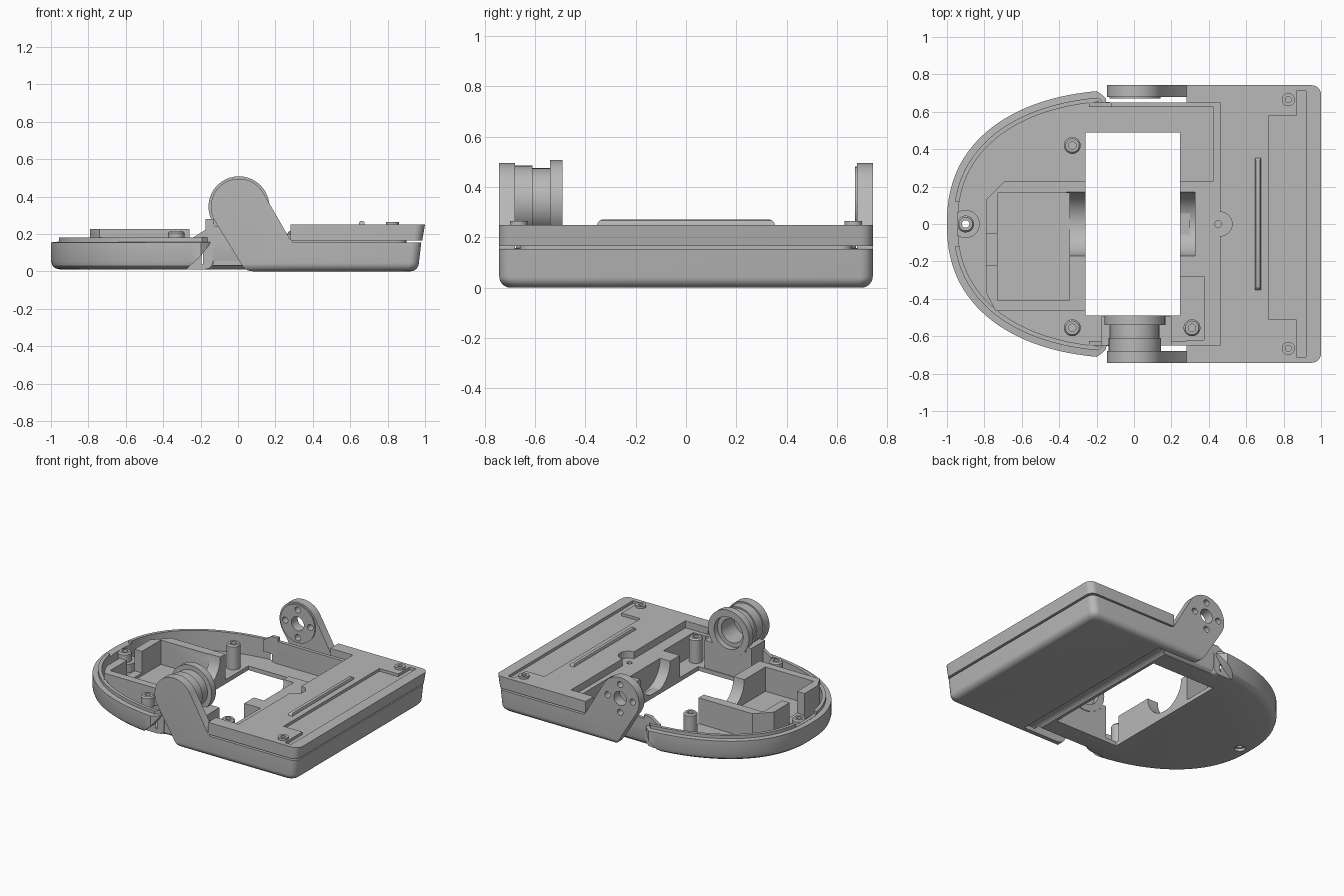
import bpy, bmesh, math

if "Cube" in bpy.data.objects:
    bpy.data.objects.remove(bpy.data.objects["Cube"])

grey = bpy.data.materials.new("plain grey")
grey.use_nodes = True
grey.diffuse_color = (0.48, 0.48, 0.48, 1)
grey.node_tree.nodes["Principled BSDF"].inputs["Base Color"].default_value = grey.diffuse_color


def loft(name, rings, closed=False):
    """Skin equal-length rings; cap the ends, or join them when closed."""
    bm = bmesh.new()
    rows = [[bm.verts.new(p) for p in ring] for ring in rings]
    n = len(rows[0])
    pairs = list(zip(rows, rows[1:])) + ([(rows[-1], rows[0])] if closed else [])
    for a, b in pairs:
        for i in range(n):
            j = (i + 1) % n
            bm.faces.new((a[i], a[j], b[j], b[i]))
    if not closed:
        bm.faces.new(rows[0][::-1])
        bm.faces.new(rows[-1])
    bmesh.ops.recalc_face_normals(bm, faces=bm.faces)
    mesh = bpy.data.meshes.new(name)
    bm.to_mesh(mesh)
    bm.free()
    mesh.materials.append(grey)
    obj = bpy.data.objects.new(name, mesh)
    bpy.context.collection.objects.link(obj)
    return obj


def place(u, v, w, axis):
    return {"z": (u, v, w), "y": (u, w, v), "x": (w, u, v)}[axis]


def prism(name, pts, lo, hi, axis="z"):
    return loft(name, [[place(u, v, w, axis) for u, v in pts] for w in (lo, hi)])


def block(name, x0, x1, y0, y1, z0, z1):
    return prism(name, [(x0, y0), (x1, y0), (x1, y1), (x0, y1)], z0, z1)


def arc(cx, cy, r, start, end, n):
    angles = [math.radians(start + (end - start) * i / n) for i in range(n + 1)]
    return [(cx + r * math.cos(t), cy + r * math.sin(t)) for t in angles]


def disc(cx, cy, r, n=32):
    return arc(cx, cy, r, 0, 360, n)[:-1]


def rod(cx, cy, r, lo, hi, axis="z", name="cutter"):
    return prism(name, disc(cx, cy, r), lo, hi, axis)


def lathe(name, cx, cy, profile, axis="z"):
    rings = [[place(u, v, h, axis) for u, v in disc(cx, cy, r, 40)] for r, h in profile]
    return loft(name, rings, closed=True)


def cut(obj, *cutters):
    bpy.context.view_layer.objects.active = obj
    for c in cutters:
        mod = obj.modifiers.new("cut", "BOOLEAN")
        mod.operation, mod.solver, mod.object = "DIFFERENCE", "EXACT", c
        bpy.ops.object.modifier_apply(modifier=mod.name)
        bpy.data.objects.remove(c)


# Rounded tray outline with a narrower neck running under the box
def tray_outline(inset):
    neck = 0.65 - min(inset, 0.025)
    side = [(-0.13, neck), (-0.17, 0.69 - inset)]
    curve = []
    for i in range(57):
        t = math.radians(81 - 162 * i / 56)
        y = abs(math.sin(t)) ** 0.87 * (0.718 - inset)
        curve.append((-(1 - inset) * math.cos(t) ** 0.87, math.copysign(y, t)))
    mirrored = [(x, -y) for x, y in reversed(side)]
    return [(0.3, neck)] + side + curve + mirrored + [(0.3, -neck)]


steps = [(0.05, 0.01), (0.025, 0.015), (0.008, 0.03), (0, 0.055), (0, 0.155),
         (0.035, 0.157), (0.035, 0.18)]
tray = loft("tray", [[(x, y, z) for x, y in tray_outline(i)] for i, z in steps])
# Swept clearance beside each arm
sweep = [(-0.13, 0.2), (-0.155, 0.14), (-0.2, 0.08), (-0.29, 0), (-0.29, -0.02), (0.4, -0.02), (0.4, 0.2)]
cut(tray,
    prism("cutter", tray_outline(0.058), 0.04, 0.4),
    block("cutter", -0.26, 0.245, -0.49, 0.49, -0.1, 0.5),
    block("cutter", -1.1, -0.88, -0.12, 0.12, 0.159, 0.4),
    rod(-0.9, 0, 0.02, -0.1, 0.3),
    rod(-0.9, 0, 0.035, -0.1, 0.03),
    prism("cutter", sweep, 0.652, 0.9, "y"),
    prism("cutter", sweep, -0.9, -0.652, "y"),
    rod(0.31, -0.03, 0.06, -0.68, 0.68, "y"))


# Two-level box with a shadow gap around it
def box_outline(xmax, h):
    r = 0.05
    return ([(0.28, -h)] + arc(xmax - r, r - h, r, -90, 0, 8)
            + arc(xmax - r, h - r, r, 0, 90, 8) + [(0.28, h)])


edge = arc(0, 0.045, 0.045, -90, 0, 6)
levels = [(z, 0.922 + i, 0.697 + i) for i, z in edge]
levels += [(0.153, 0.98, 0.742), (0.153, 0.9, 0.66), (0.165, 0.9, 0.66),
           (0.165, 0.985, 0.742), (0.25, 1.0, 0.742)]
box = loft("box", [[(x, y, z) for x, y in box_outline(xm, h)] for z, xm, h in levels])
cut(box,
    block("cutter", 0.2, 0.46, -0.65, 0.65, 0.2, 0.4),
    rod(0.46, 0, 0.065, 0.2, 0.4),
    block("cutter", 0.2, 0.425, 0.23, 0.625, 0.04, 0.4),
    block("cutter", 0.2, 0.375, -0.62, -0.28, 0.04, 0.4),
    rod(0, 0.2, 0.17, 0.2, 0.325, "x"),
    rod(0.45, 0, 0.018, 0.1, 0.4),
    rod(0.31, -0.03, 0.06, -0.68, 0.68, "y"),
    prism("cutter", [(0.72, -0.51), (0.87, -0.51), (0.87, -0.71), (0.92, -0.71),
                     (0.92, 0.71), (0.87, 0.71), (0.87, 0.58), (0.72, 0.58)], 0.23, 0.4))

saddle = block("box_saddle", 0.245, 0.285, -0.28, 0.23, 0.035, 0.2)
cut(saddle, rod(0, 0.2, 0.17, 0.2, 0.325, "x"))

# Rounded rib on the lid
loft("top_rib", [[(0.662 + sx * w, sy * h, z) for sx, sy in ((-1, -1), (1, -1), (1, 1), (-1, 1))]
                 for w, h, z in ((0.017, 0.355, 0.245), (0.015, 0.35, 0.259),
                                 (0.011, 0.342, 0.267), (0.005, 0.335, 0.27))])

# Hinge arm outline
arm_profile = (arc(0.005, 0.345, 0.15, 30, 212, 28)
               + [(0.02, 0.035), (0.035, 0.015), (0.055, 0.004), (0.08, 0), (0.31, 0),
                  (0.31, 0.153), (0.295, 0.156), (0.28, 0.168)])
arms = {}
for s, side in ((-1, "right"), (1, "left")):
    lathe(side + "_screw_boss", 0.825, 0.665 * s,
          [(0.035, 0.24), (0.035, 0.265), (0.016, 0.265), (0.016, 0.24)])
    # Neck side walls with a sloped lead-in
    prism(side + "_neck_wall", [(-0.24, 0.1), (-0.24, 0.18), (-0.17, 0.225), (-0.12, 0.225),
                                (-0.12, 0.2), (0.3, 0.2), (0.3, 0.1)],
          0.625 * s, 0.65 * s, "y")
    arms[side] = prism(side + "_arm", arm_profile, 0.68 * s, 0.742 * s, "y")
    # Round the lower outer edge to meet the box
    rounding = [(s * (0.697 + i), z) for i, z in edge] + [(s * 0.8, 0.045), (s * 0.8, -0.05), (s * 0.697, -0.05)]
    cut(arms[side], prism("cutter", rounding, -0.3, 0.5, "x"))

# Screw holes through the left arm and its raised pad
pad = rod(0.005, 0.345, 0.137, 0.671, 0.681, "y", "left_arm_pad")
for part in (arms["left"], pad):
    spots = [(0.005, 0.345, 0.05)] + [(x, z, 0.022) for x, z in disc(0.005, 0.345, 0.1, 4)]
    cut(part, *[rod(x, z, r, 0.5, 0.9, "y") for x, z, r in spots])

# Stepped hollow hub on the right arm, with its support
lathe("hinge_hub", 0.005, 0.345,
      [(0.14, -0.69), (0.14, -0.61), (0.13, -0.61), (0.13, -0.54), (0.163, -0.54),
       (0.163, -0.49), (0.115, -0.49), (0.115, -0.53), (0.085, -0.53), (0.085, -0.69)], "y")
support = prism("hub_support", [(-0.175, 0.03), (0.2, 0.03), (0.2, 0.24), (-0.13, 0.24),
                                (-0.13, 0.28), (-0.175, 0.28)], -0.65, -0.495, "y")
cut(support, rod(0.005, 0.345, 0.125, -0.7, -0.4, "y"))

# Chamfered cradle with a pocket and a round saddle at its inner end
cradle = prism("cradle", [(-0.79, 0.13), (-0.79, -0.37), (-0.74, -0.465), (-0.26, -0.465),
                          (-0.26, 0.23), (-0.69, 0.23)], 0.02, 0.225)
cut(cradle,
    block("cutter", -0.73, -0.345, -0.41, 0.165, 0.05, 0.4),
    block("cutter", -0.9, -0.72, -0.22, -0.05, 0.07, 0.4),
    rod(0, 0.225, 0.17, -0.36, -0.2, "x"))

# Screw standoffs and the tip boss in its low ring
for name, x, y, top in (("left_standoff", -0.33, 0.42, 0.215), ("right_standoff", -0.33, -0.555, 0.215),
                        ("box_standoff", 0.31, -0.555, 0.215), ("tip_boss", -0.9, 0, 0.165)):
    lathe(name, x, y, [(0.045, 0.035), (0.045, top - 0.01), (0.036, top), (0.02, top), (0.02, 0.035)])
lathe("tip_ring", -0.9, 0, [(0.075, 0.035), (0.075, 0.1), (0.044, 0.1), (0.044, 0.035)])

# Smooth curved surfaces, keep the edges crisp
for obj in bpy.context.scene.objects:
    if obj.type == "MESH" and grey.name in obj.data.materials:
        bpy.ops.object.select_all(action="DESELECT")
        obj.select_set(True)
        bpy.context.view_layer.objects.active = obj
        bpy.ops.object.shade_smooth_by_angle(angle=math.radians(30))
